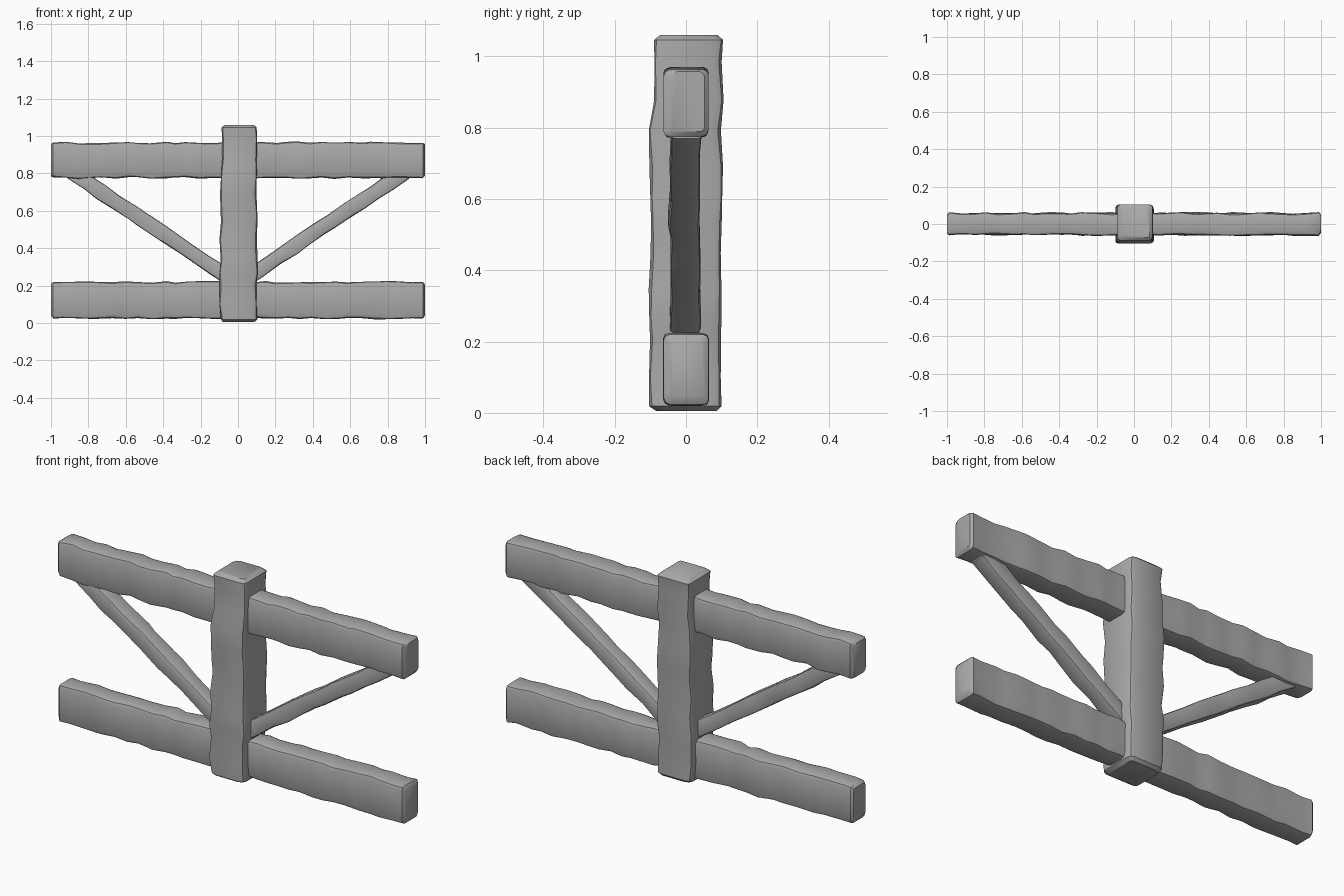
import bpy, bmesh, random
from mathutils import Vector, Matrix

cube = bpy.data.objects.get("Cube")
if cube:
    bpy.data.objects.remove(cube, do_unlink=True)

wood = bpy.data.materials.new("grey_wood")
wood.use_nodes = True
grey = (0.4, 0.4, 0.4, 1)
wood.diffuse_color = grey
wood.node_tree.nodes["Principled BSDF"].inputs["Base Color"].default_value = grey


def hewn_beam(name, start, end, depth, height, chamfer, steps, seed, rough=0.005):
    """Loft a worn rectangular section from start to end; depth runs along y."""
    rng = random.Random(seed)
    start, end = Vector(start), Vector(end)
    along = (end - start).normalized()
    across = Vector((0, 1, 0))
    up = along.cross(across)
    length = (end - start).length
    bm = bmesh.new()
    rings = []

    # Stations: a shrunken cap ring, then worn rings, then the other cap ring
    stations = [0] + [chamfer * 0.6 + (length - chamfer * 1.2) * i / steps
                      for i in range(steps + 1)] + [length]
    for i, d in enumerate(stations):
        cap = i in (0, len(stations) - 1)
        inset = chamfer * 0.6 if cap else 0
        if not cap and 1 < i < len(stations) - 2:
            d += rng.uniform(-0.3, 0.3) * length / steps
        centre = start + along * d
        a, b = depth / 2 - inset, height / 2 - inset
        # Each side drifts slightly and each corner is chipped by its own amount
        sides = {(axis, s): rng.uniform(-rough, rough) for axis in "ab" for s in (-1, 1)}
        ring = []
        for sa, sb in ((1, 1), (-1, 1), (-1, -1), (1, -1)):
            c = chamfer * rng.choice((0.5, 0.7, 0.8, 1.0, 1.2))
            pa = a + sides["a", sa]
            pb = b + sides["b", sb]
            pts = [(pa, pb - c), (pa - c * 0.3, pb - c * 0.3), (pa - c, pb)]
            if sa * sb < 0:
                pts.reverse()
            ring += [bm.verts.new(centre + across * (sa * p) + up * (sb * q)) for p, q in pts]
        rings.append(ring)
    for r, s in zip(rings, rings[1:]):
        n = len(r)
        for k in range(n):
            bm.faces.new((r[k], r[(k + 1) % n], s[(k + 1) % n], s[k]))
    bm.faces.new(rings[0])
    bm.faces.new(rings[-1])
    bmesh.ops.recalc_face_normals(bm, faces=bm.faces)

    mesh = bpy.data.meshes.new(name)
    bm.to_mesh(mesh)
    bm.free()
    mesh.materials.append(wood)
    obj = bpy.data.objects.new(name, mesh)
    bpy.context.collection.objects.link(obj)
    bpy.ops.object.select_all(action="DESELECT")
    obj.select_set(True)
    bpy.context.view_layer.objects.active = obj
    bpy.ops.object.shade_smooth_by_angle(angle=0.6)
    return obj


# Central post, slightly narrower at the top
post = hewn_beam("post", (0.004, 0, 0.005), (0.004, 0, 1.06), 0.2, 0.198, 0.024, 12, 3)
for v in post.data.vertices:
    if v.co.z > 0.8:
        v.co.x = 0.008 + (v.co.x - 0.004) * 0.95
        v.co.y = 0.008 + v.co.y * 0.93

# Horizontal rails
hewn_beam("upper_rail", (-1, 0, 0.87), (1, 0, 0.87), 0.118, 0.19, 0.02, 30, 5)
hewn_beam("lower_rail", (-1, 0, 0.122), (1, 0, 0.122), 0.118, 0.196, 0.02, 30, 8)

# Diagonal braces from the post up to the upper rail
for side, name, seed in ((-1, "right_brace", 11), (1, "left_brace", 14)):
    hewn_beam(name, (side * 0.04, -0.003, 0.235), (side * 0.895, -0.003, 0.81),
              0.086, 0.082, 0.013, 11, seed, 0.004)
